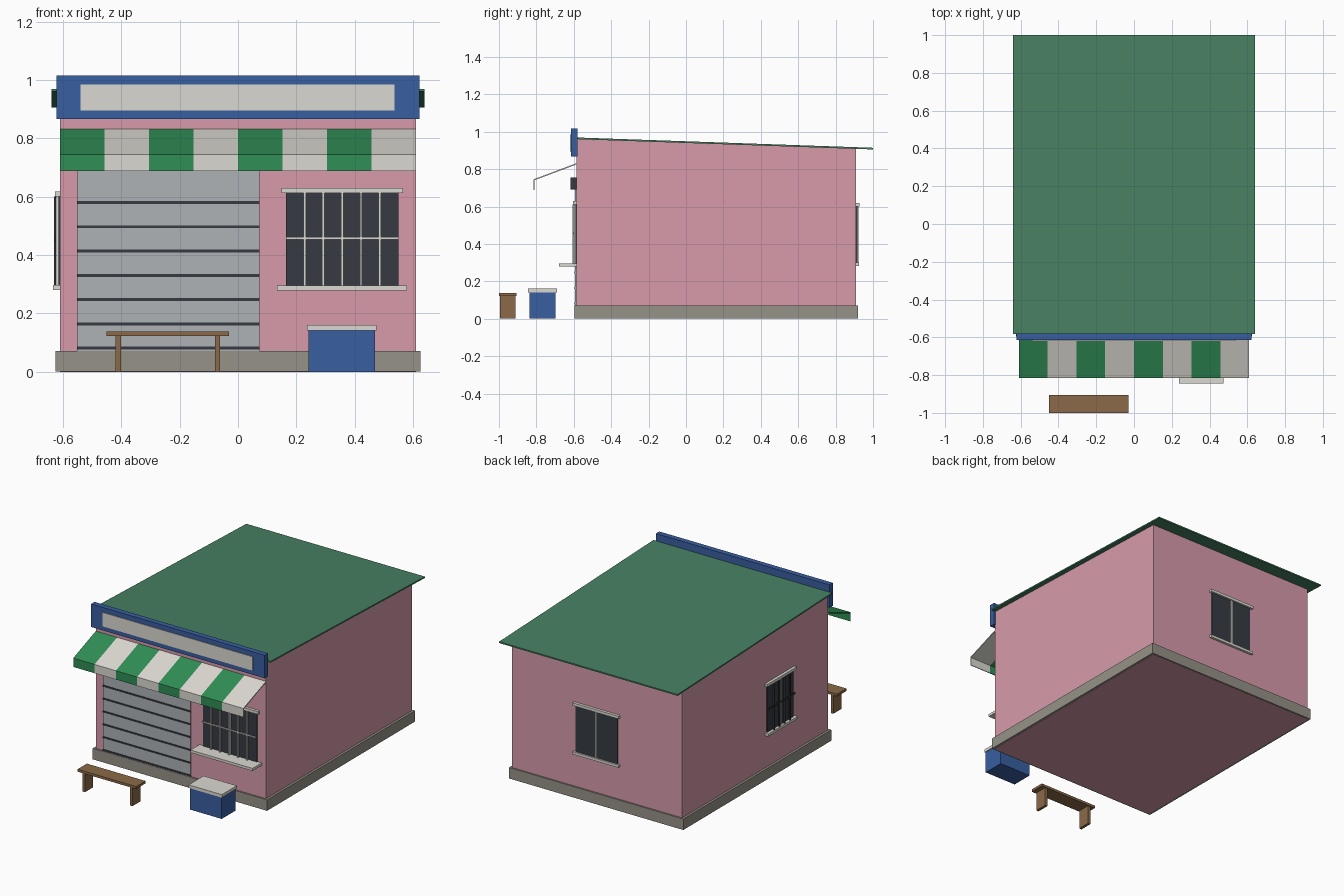
import bpy, bmesh

if "Cube" in bpy.data.objects:
    bpy.data.objects.remove(bpy.data.objects["Cube"])


def material(name, r, g, b):
    """Flat material from 0-255 display values, stored as linear."""
    lin = [((c / 255 + 0.055) / 1.055) ** 2.4 for c in (r, g, b)] + [1]
    m = bpy.data.materials.new(name)
    m.use_nodes = True
    m.diffuse_color = lin
    bsdf = m.node_tree.nodes["Principled BSDF"]
    bsdf.inputs["Base Color"].default_value = lin
    bsdf.inputs["Roughness"].default_value = 0.8
    return m


PINK = material("pink plaster", 215, 155, 170)
STONE = material("grey stone", 150, 146, 136)
ROOF = material("roof green", 71, 129, 98)
GREEN = material("awning green", 48, 142, 86)
WHITE = material("off white", 219, 217, 209)
BLUE = material("blue paint", 56, 95, 161)
STEEL = material("shutter grey", 174, 178, 182)
DARK = material("charcoal", 54, 59, 66)
WOOD = material("brown wood", 139, 106, 72)


def prism(name, profile, x0, x1, mat):
    """Extrude a (y, z) outline from x0 to x1."""
    bm = bmesh.new()
    face = bm.faces.new([bm.verts.new((x0, y, z)) for y, z in profile])
    ext = bmesh.ops.extrude_face_region(bm, geom=[face])
    verts = [v for v in ext["geom"] if isinstance(v, bmesh.types.BMVert)]
    bmesh.ops.translate(bm, verts=verts, vec=(x1 - x0, 0, 0))
    bmesh.ops.recalc_face_normals(bm, faces=bm.faces)
    mesh = bpy.data.meshes.new(name)
    bm.to_mesh(mesh)
    bm.free()
    mesh.materials.append(mat)
    ob = bpy.data.objects.new(name, mesh)
    bpy.context.collection.objects.link(ob)
    return ob


def box(name, x, y, z, mat):
    return prism(name, [(y[0], z[0]), (y[1], z[0]), (y[1], z[1]), (y[0], z[1])], x[0], x[1], mat)


def wall_box(name, side, along, out, z, mat):
    """Box on a wall: along = span on the wall, out = distance range from it."""
    if side == "front":
        return box(name, along, (-0.585 - out[1], -0.585 - out[0]), z, mat)
    if side == "back":
        return box(name, along, (0.91 + out[0], 0.91 + out[1]), z, mat)
    return box(name, (-0.61 - out[1], -0.61 - out[0]), along, z, mat)


def window(side, centre, half, z0, z1, sill_extra, sill_out, bars, bar_mat):
    """Dark pane with mullion, lintel, sill and an optional grille."""
    def part(name, a, b, out, z, mat):
        wall_box(side + "_window_" + name, side, (centre + a, centre + b), out, z, mat)

    part("glass", -half, half, (-0.01, 0.006), (z0, z1), DARK)
    part("mullion", -0.005, 0.005, (0, 0.012), (z0, z1), WHITE)
    part("lintel", -half - 0.015, half + 0.015, (0, 0.018), (z1, z1 + 0.018), WHITE)
    part("sill", -half - sill_extra, half + sill_extra, (0, sill_out), (z0 - 0.017, z0), WHITE)
    if bars:
        step = 2 * half / (bars + 1)
        for i in range(bars):
            a = -half + step * (i + 1)
            part(f"bar_{i + 1}", a - 0.004, a + 0.004, (0.013, 0.021), (z0, z1), bar_mat)
        mid = (z0 + z1) / 2 + 0.004
        part("cross_bar", -half, half, (0.013, 0.020), (mid - 0.004, mid + 0.004), bar_mat)


# Building shell with a gently sloping top
prism("walls", [(-0.585, 0), (0.91, 0), (0.91, 0.908), (-0.585, 0.96)], -0.61, 0.61, PINK)
box("plinth", (-0.625, 0.625), (-0.595, 0.92), (0.001, 0.072), STONE)
prism("roof", [(-0.582, 0.96), (1.0, 0.905), (1.0, 0.914), (-0.582, 0.969)], -0.64, 0.64, ROOF)

# Sign board with a blank panel
box("sign_board", (-0.622, 0.622), (-0.615, -0.58), (0.867, 1.016), BLUE)
box("sign_panel", (-0.54, 0.537), (-0.619, -0.614), (0.895, 0.985), WHITE)

# Striped awning with a hanging valance
STRIPES = 8
WIDTH = 1.22 / STRIPES
awning = [(-0.585, 0.832), (-0.816, 0.745), (-0.816, 0.688),
          (-0.811, 0.688), (-0.811, 0.740), (-0.585, 0.825)]
for i in range(STRIPES):
    x = -0.61 + i * WIDTH
    prism(f"awning_stripe_{i + 1}", awning, x, x + WIDTH, WHITE if i % 2 else GREEN)

# Roller shutter with dark joints and its housing
box("shutter", (-0.552, 0.074), (-0.593, -0.58), (0.072, 0.69), STEEL)
for i in range(7):
    z = 0.081 + i * 0.0832
    box(f"shutter_joint_{i + 1}", (-0.552, 0.074), (-0.597, -0.59), (z - 0.005, z + 0.005), DARK)
box("shutter_housing", (-0.565, 0.085), (-0.617, -0.58), (0.69, 0.755), DARK)

# Windows
window("front", 0.357, 0.193, 0.296, 0.612, 0.03, 0.094, 5, WHITE)
window("side", -0.088, 0.135, 0.298, 0.6, 0.015, 0.024, 4, DARK)
window("back", 0, 0.15, 0.3, 0.6, 0.015, 0.016, 0, None)

# Cool box
box("cool_box", (0.242, 0.47), (-0.838, -0.697), (0, 0.141), BLUE)
box("cool_box_lid", (0.237, 0.475), (-0.844, -0.691), (0.141, 0.161), WHITE)

# Bench
box("bench_seat", (-0.45, -0.03), (-1.0, -0.905), (0.122, 0.138), WOOD)
for side, x in (("right", -0.41), ("left", -0.07)):
    box(f"bench_{side}_leg", (x - 0.009, x + 0.009), (-0.994, -0.911), (0, 0.122), WOOD)
